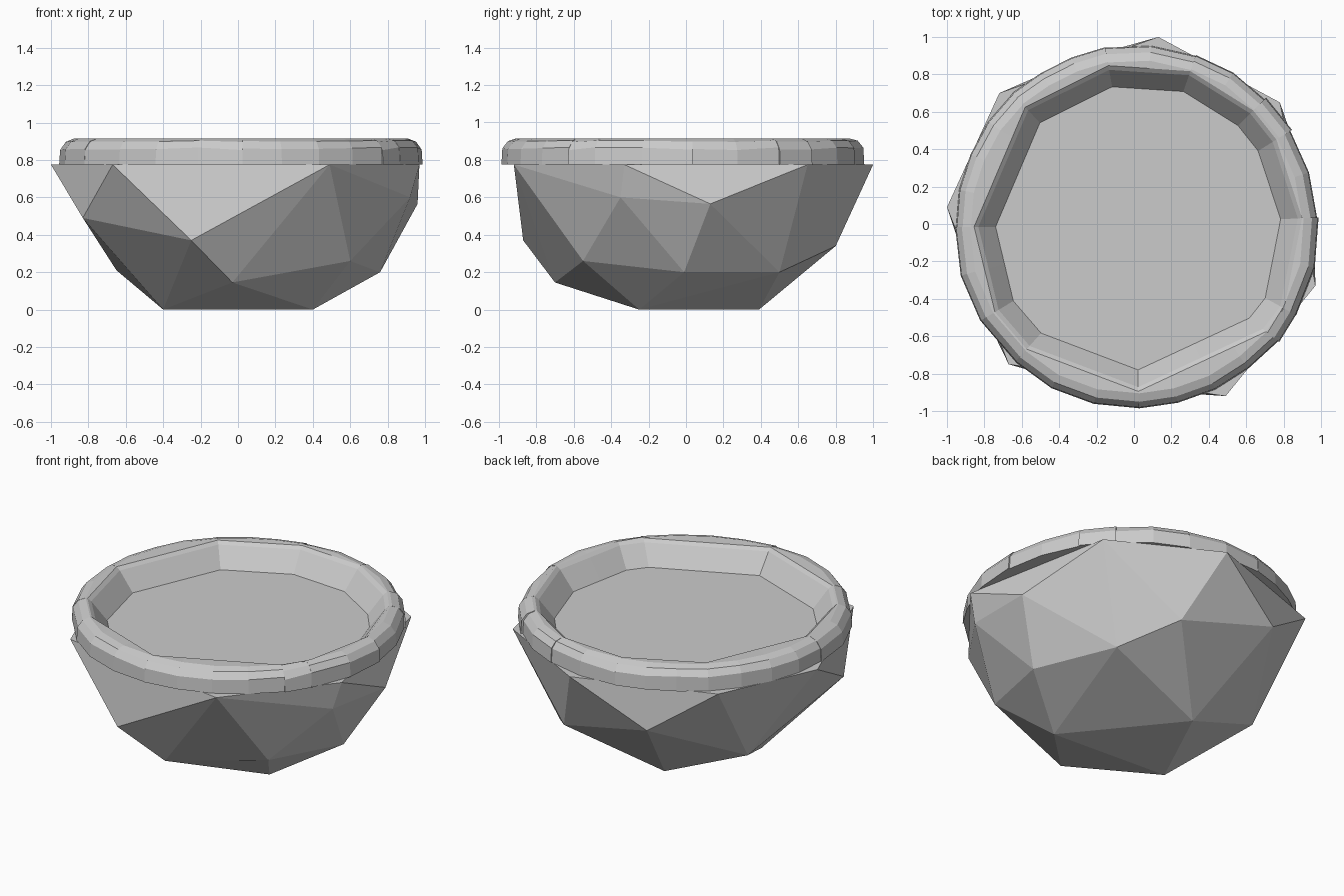
import bpy, bmesh, random
from math import radians, cos, sin
from mathutils import Vector

if "Cube" in bpy.data.objects:
    bpy.data.objects.remove(bpy.data.objects["Cube"])

random.seed(4)


def make_object(name, bm):
    bmesh.ops.recalc_face_normals(bm, faces=bm.faces)
    me = bpy.data.meshes.new(name)
    bm.to_mesh(me)
    bm.free()
    ob = bpy.data.objects.new(name, me)
    bpy.context.collection.objects.link(ob)
    return ob


# Faceted bowl body: hull of a seven-point top, side corners and triangular foot
TOP = 0.775
top = [(.13, 1), (-.72, .70), (-1, .09), (-.67, -.75), (.49, -.92), (.97, -.33), (.78, .65)]
sides = [(-.25, -.87, .37), (-.03, -.70, .145), (.60, -.55, .26), (.96, .13, .565),
         (.76, -.01, .20), (.92, -.35, .60), (.55, .50, .20), (-.83, -.42, .49),
         (-.65, .30, .21), (-.33, .87, .50), (.31, .80, .34)]
foot = [(.40, -.25, 0), (-.40, -.20, 0), (-.12, .39, 0)]
bm = bmesh.new()
for p in [(x, y, TOP) for x, y in top] + sides + foot:
    bm.verts.new(p)
bmesh.ops.convex_hull(bm, input=bm.verts[:])
bmesh.ops.dissolve_limit(bm, angle_limit=radians(0.5), verts=bm.verts[:], edges=bm.edges[:])
make_object("bowl_body", bm)

# Stone rim: closed blocks with straight inner walls and a rounded outer arc
CENTRE = Vector((.015, -.015, 0))
joints = [(3, .77), (32, .765), (45, .765), (71, .765), (100, .76), (133, .76), (180, .755),
          (211, .77), (228, .765), (270.5, .765), (321, .775), (331, .785), (363, .77)]


def polar(angle, r, z=0):
    a = radians(angle)
    return Vector((r * cos(a), r * sin(a), z))


bm = bmesh.new()
for (a0, r0), (a1, r1) in zip(joints, joints[1:]):
    steps = max(1, round((a1 - a0) / 13))
    outer = .972 + random.uniform(-.006, .006)
    rings = []
    for i in range(steps + 1):
        t = i / steps
        a = a0 + (a1 - a0) * t
        R = outer + random.uniform(-.005, .005)
        dz = random.uniform(-.008, .008)
        pts = [polar(a, R, TOP), polar(a, R - .005, .86 + dz),
               polar(a, R - .035, .90 + dz / 2), polar(a, R - .08, .915)]
        for extra, z in ((.115, .913), (.092, .895), (0, TOP)):
            p = polar(a0, r0 + extra).lerp(polar(a1, r1 + extra), t)
            p.z = z
            pts.append(p)
        rings.append([bm.verts.new(p + CENTRE) for p in pts])
    n = len(rings[0])
    for A, B in zip(rings, rings[1:]):
        for k in range(n):
            bm.faces.new((A[k], A[(k + 1) % n], B[(k + 1) % n], B[k]))
    bm.faces.new(rings[0])
    bm.faces.new(rings[-1][::-1])
make_object("stone_rim", bm)
